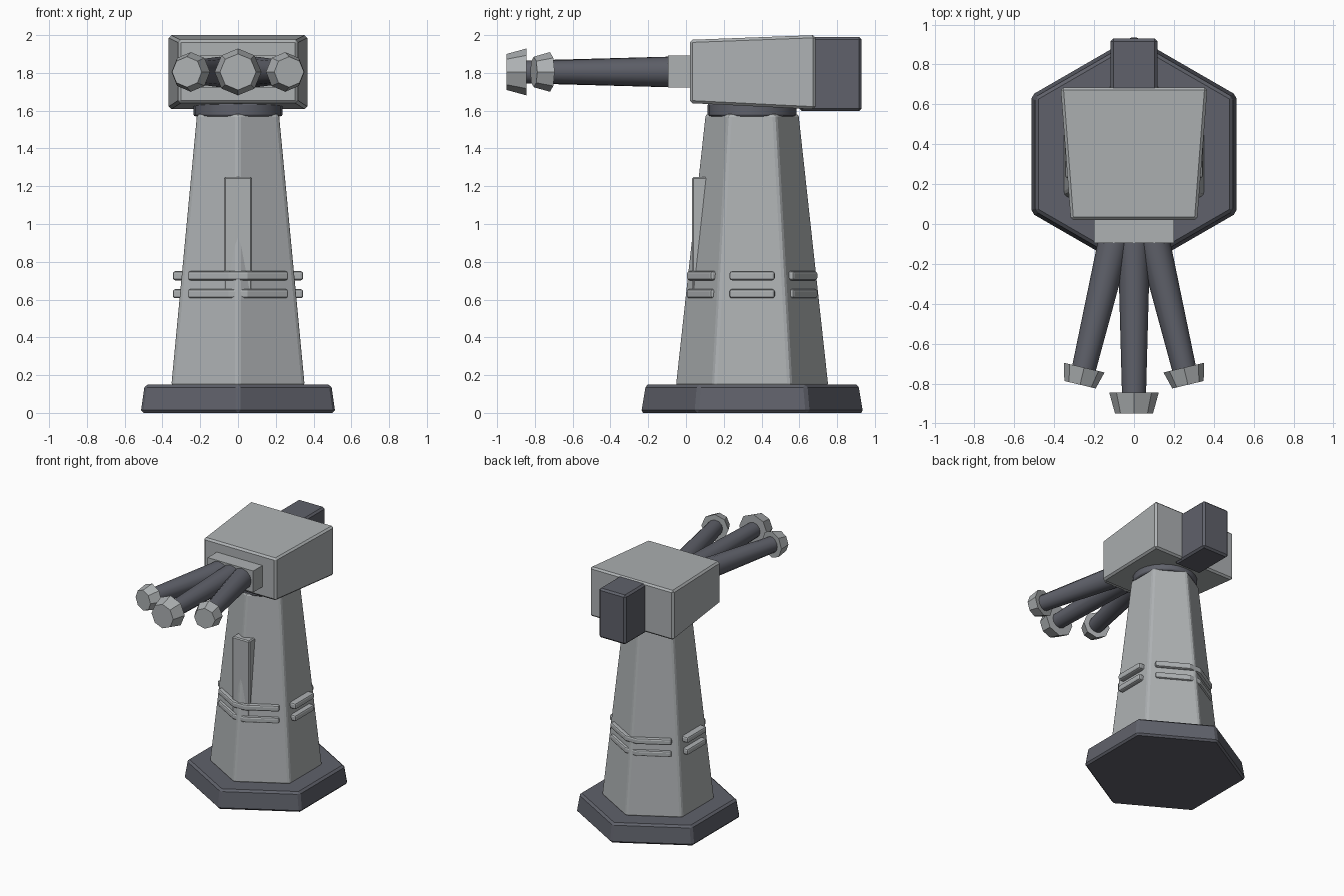
import bpy, bmesh, math
from mathutils import Vector

cube = bpy.data.objects.get("Cube")
if cube:
    bpy.data.objects.remove(cube, do_unlink=True)

CY = 0.35      # tower axis in y
GUN_Z = 1.805  # barrel height


def material(name, colour):
    m = bpy.data.materials.new(name)
    m.use_nodes = True
    m.diffuse_color = (*colour, 1)
    m.node_tree.nodes["Principled BSDF"].inputs["Base Color"].default_value = (*colour, 1)
    return m


light = material("light grey", (0.42, 0.44, 0.45))
dark = material("dark slate grey", (0.115, 0.12, 0.145))


def loft(name, rings, mat, bevel=0.0, segments=1, smooth=False):
    """Join equal-sized rings of points into a closed solid."""
    bm = bmesh.new()
    loops = [[bm.verts.new(p) for p in ring] for ring in rings]
    n = len(loops[0])
    for a, b in zip(loops, loops[1:]):
        for i in range(n):
            j = (i + 1) % n
            bm.faces.new((a[i], a[j], b[j], b[i]))
    bm.faces.new(loops[0][::-1])
    bm.faces.new(loops[-1])
    bmesh.ops.recalc_face_normals(bm, faces=bm.faces)
    mesh = bpy.data.meshes.new(name)
    bm.to_mesh(mesh)
    bm.free()
    mesh.materials.append(mat)
    obj = bpy.data.objects.new(name, mesh)
    bpy.context.collection.objects.link(obj)
    if bevel:
        mod = obj.modifiers.new("edge bevel", "BEVEL")
        mod.width = bevel
        mod.segments = segments
        mod.limit_method = "ANGLE"
    if smooth:
        bpy.ops.object.select_all(action="DESELECT")
        obj.select_set(True)
        bpy.context.view_layer.objects.active = obj
        bpy.ops.object.shade_smooth_by_angle(angle=math.radians(40))
    return obj


def circle(r, z, n):
    """Polygon around the tower axis with a corner facing the front."""
    return [(r * math.sin(2 * math.pi * i / n), CY - r * math.cos(2 * math.pi * i / n), z)
            for i in range(n)]


def rect(y, half_x, z0, z1):
    return [(-half_x, y, z0), (half_x, y, z0), (half_x, y, z1), (-half_x, y, z1)]


def tube(name, start, end, r0, r1, n, mat, smooth=False):
    """Tapered tube between two points, with a corner on top."""
    a, b = Vector(start), Vector(end)
    up = Vector((0, 0, 1))
    side = (b - a).cross(up).normalized()
    rings = [[c + r * (up * math.cos(t) + side * math.sin(t))
              for t in (2 * math.pi * i / n for i in range(n))]
             for c, r in ((a, r0), (b, r1))]
    return loft(name, rings, mat, smooth=smooth)


# Hexagonal base, tower and turning ring
loft("base_plinth", [circle(0.595, 0, 6), circle(0.57, 0.15, 6)], dark, 0.015)
loft("tower", [circle(0.408, 0.14, 6), circle(0.25, 1.585, 6)], light, 0.018, 2)
loft("turning_ring", [circle(0.235, 1.57, 24), circle(0.235, 1.64, 24)], dark, 0.01, 2, True)

# Upright rib on the front ridge of the tower
loft("front_rib", [rect(0.033, 0.075, 0.4, 1.25), rect(0.2, 0.075, 0.4, 1.25)], light, 0.008)

# Two levels of raised bands: wrapped bars front and back, short bars at the sides
wrap = [(-0.27, -0.218), (-0.05, -0.345), (0.05, -0.345), (0.27, -0.218),
        (0.22, -0.131), (-0.22, -0.131)]
short = [(0.345, -0.12), (0.345, 0.12), (0.2, 0.12), (0.2, -0.12)]
for level, z in (("lower", 0.607), ("upper", 0.702)):
    for outline, sign, name in ((wrap, 1, "front"), (wrap, -1, "back"),
                                (short, 1, "left"), (short, -1, "right")):
        rings = [[(sign * x, CY + sign * y, h) for x, y in outline] for h in (z, z + 0.048)]
        loft(f"{level}_{name}_band", rings, light, 0.013, 2)

# Turret head, widening toward the back, with rear box and gun mount
loft("turret_head", [rect(0.02, 0.317, 1.64, 1.975), rect(0.685, 0.368, 1.607, 2.0)], light, 0.014)
loft("rear_box", [rect(0.6, 0.118, 1.598, 1.99), rect(0.93, 0.118, 1.598, 1.99)], dark, 0.014)
loft("gun_mount", [rect(-0.095, 0.2, 1.722, 1.892), rect(0.06, 0.2, 1.722, 1.892)], light)

# Three splayed barrels with eight-sided muzzles
for name, root_x, tip_x, tip_y, size in (("right", -0.09, -0.25, -0.72, 0.105),
                                         ("centre", 0, 0, -0.845, 0.124),
                                         ("left", 0.09, 0.25, -0.72, 0.105)):
    root = Vector((root_x, -0.05, GUN_Z))
    tip = Vector((tip_x, tip_y, GUN_Z))
    along = (tip - root).normalized()
    tube(f"{name}_barrel", root, tip + along * 0.02, 0.082, 0.06, 12, dark, True)
    tube(f"{name}_muzzle", tip, tip + along * size * 0.84, size, size * 0.77, 8, light)
